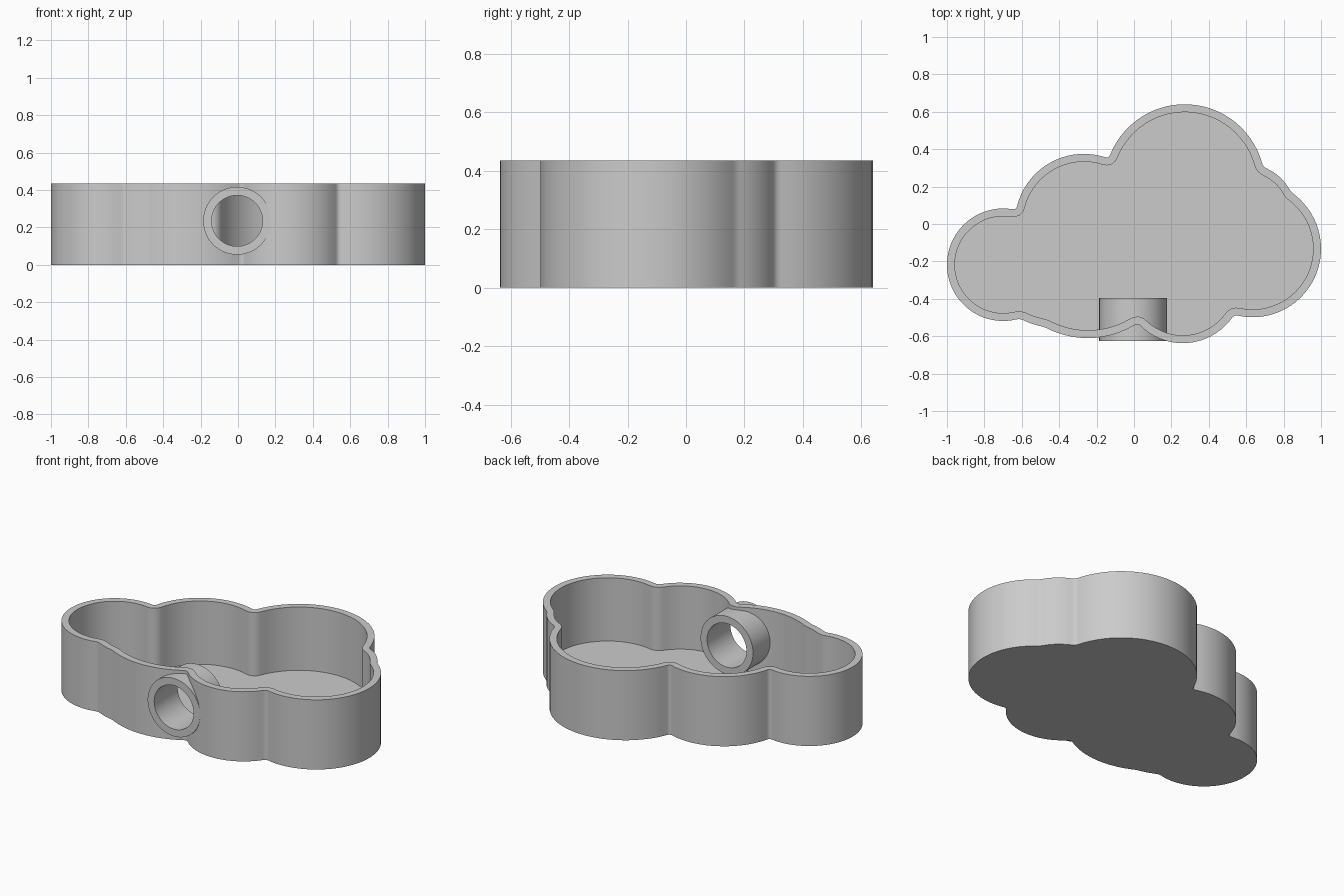
import bpy, bmesh, math
from mathutils import Vector

if "Cube" in bpy.data.objects:
    bpy.data.objects.remove(bpy.data.objects["Cube"])

HEIGHT, WALL, FLOOR = 0.435, 0.042, 0.04

# Lobes of the cloud, counter-clockwise: (start cleft, point at the middle of the lobe)
LOBES = [
    ((-0.63, 0.075), (-1.0, -0.22)),
    ((-0.61, -0.505), (-0.54, -0.535)),
    ((-0.48, -0.55), (-0.24, -0.61)),
    ((0.02, -0.53), (0.27, -0.637)),
    ((0.535, -0.485), (1.0, -0.13)),
    ((0.84, 0.17), (0.78, 0.25)),
    ((0.69, 0.305), (0.28, 0.64)),
    ((-0.135, 0.35), (-0.42, 0.342)),
]

grey = bpy.data.materials.new("grey")
grey.diffuse_color = (0.6, 0.6, 0.6, 1)
grey.use_nodes = True
grey.node_tree.nodes["Principled BSDF"].inputs["Base Color"].default_value = grey.diffuse_color


def arc(a, m, b, trim=0.022):
    """Points of the arc a-m-b, shortened a little at both ends."""
    d = 2 * (a.x * (m.y - b.y) + m.x * (b.y - a.y) + b.x * (a.y - m.y))
    aa, mm, bb = a.dot(a), m.dot(m), b.dot(b)
    c = Vector(((aa * (m.y - b.y) + mm * (b.y - a.y) + bb * (a.y - m.y)) / d,
                (aa * (b.x - m.x) + mm * (a.x - b.x) + bb * (m.x - a.x)) / d))
    r = (a - c).length
    t0 = math.atan2(a.y - c.y, a.x - c.x)
    sweep = (math.atan2(b.y - c.y, b.x - c.x) - t0) % math.tau
    t0, sweep = t0 + trim / r, sweep - 2 * trim / r
    n = max(4, int(sweep / math.radians(5)))
    return [c + r * Vector((math.cos(t0 + sweep * i / n), math.sin(t0 + sweep * i / n)))
            for i in range(n + 1)]


def cloud_outline():
    pts = []
    count = len(LOBES)
    arcs = [arc(Vector(LOBES[i][0]), Vector(LOBES[i][1]), Vector(LOBES[(i + 1) % count][0]))
            for i in range(count)]
    for i, lobe in enumerate(arcs):
        pts += lobe
        # rounded cleft to the next lobe
        p, q, s = lobe[-1], Vector(LOBES[(i + 1) % count][0]), arcs[(i + 1) % count][0]
        pts += [p * (1 - t) ** 2 + q * 2 * t * (1 - t) + s * t * t for t in (0.25, 0.5, 0.75)]
    return pts


def inset(pts, dist):
    out = []
    for i, p in enumerate(pts):
        e0 = (p - pts[i - 1]).normalized()
        e1 = (pts[(i + 1) % len(pts)] - p).normalized()
        t = (e0 + e1).normalized()
        out.append(p + Vector((-t.y, t.x)) * dist)
    return out


def cylinder(name, radius, y0, y1):
    bpy.ops.mesh.primitive_cylinder_add(vertices=96, radius=radius, depth=y1 - y0,
                                        location=(-0.005, (y0 + y1) / 2, 0.235),
                                        rotation=(math.pi / 2, 0, 0))
    ob = bpy.context.object
    ob.name = name
    ob.data.materials.append(grey)
    return ob


def cut(target, tool, operation):
    mod = target.modifiers.new(operation.lower(), 'BOOLEAN')
    mod.operation, mod.object, mod.solver = operation, tool, 'EXACT'
    bpy.context.view_layer.objects.active = target
    bpy.ops.object.modifier_apply(modifier=mod.name)


# Cloud tray: outer wall, rim, inner wall, floor and underside
outer = cloud_outline()
inner = inset(outer, WALL)
bm = bmesh.new()
rings = [[bm.verts.new((p.x, p.y, z)) for p in pts]
         for pts, z in ((outer, 0), (outer, HEIGHT), (inner, HEIGHT), (inner, FLOOR))]
n = len(outer)
for lo, hi in zip(rings, rings[1:]):
    for i in range(n):
        j = (i + 1) % n
        bm.faces.new((lo[i], lo[j], hi[j], hi[i]))
bm.faces.new(rings[0][::-1])
bm.faces.new(rings[-1])
mesh = bpy.data.meshes.new("cloud_tray")
bm.to_mesh(mesh)
bm.free()
mesh.materials.append(grey)
tray = bpy.data.objects.new("cloud_tray", mesh)
bpy.context.collection.objects.link(tray)

# Spout tube through the front wall, then its open bore
tube = cylinder("spout_tube", 0.181, -0.625, -0.395)
bore = cylinder("spout_bore", 0.136, -0.75, -0.35)
cut(tray, tube, 'UNION')
cut(tray, bore, 'DIFFERENCE')
for helper in (tube, bore):
    bpy.data.objects.remove(helper, do_unlink=True)

bpy.ops.object.select_all(action='DESELECT')
tray.select_set(True)
bpy.context.view_layer.objects.active = tray
bpy.ops.object.shade_smooth_by_angle(angle=math.radians(30))
